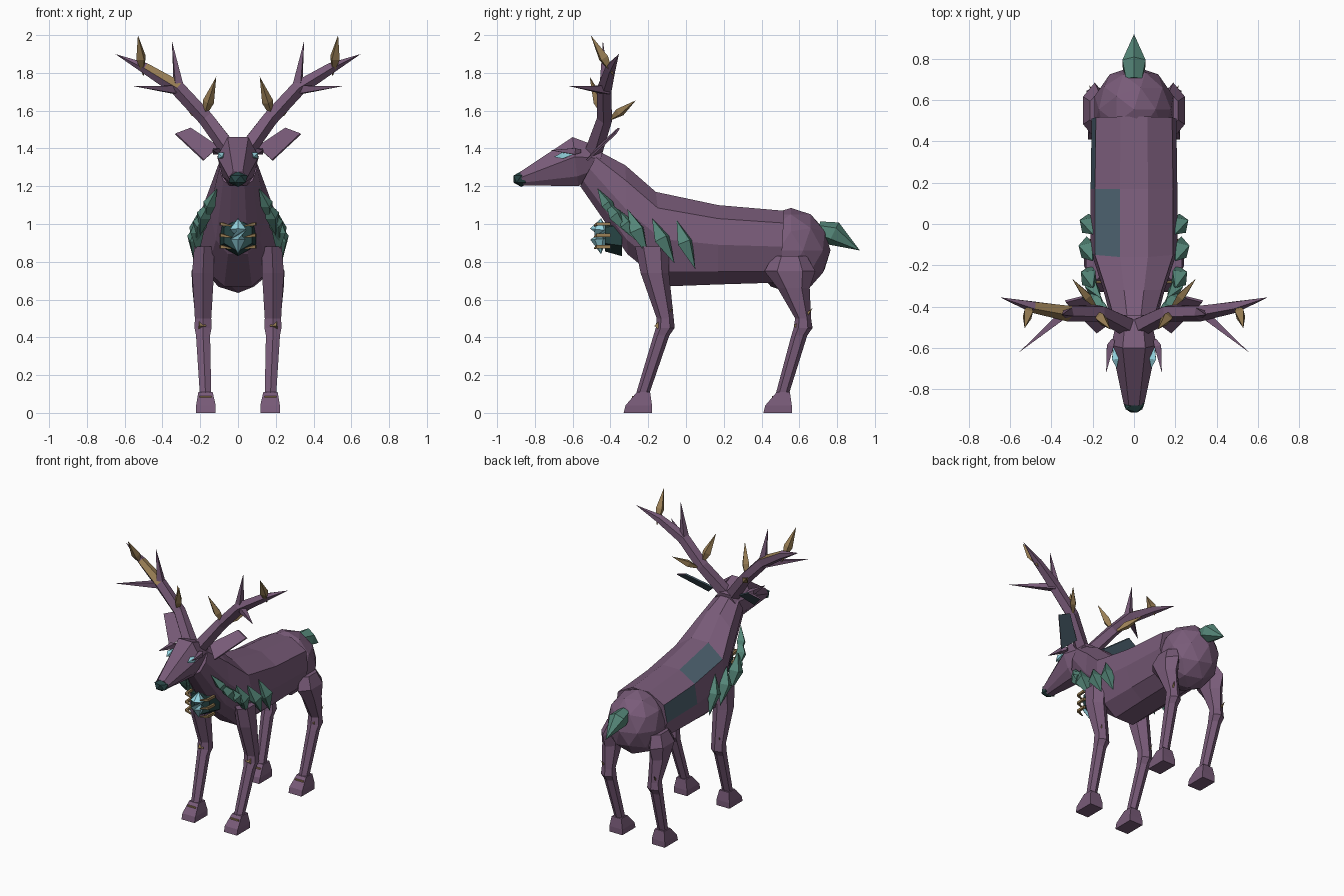
import bpy, bmesh, math
from mathutils import Vector

cube = bpy.data.objects.get("Cube")
if cube:
    bpy.data.objects.remove(cube, do_unlink=True)


def material(name, *rgb):
    mat = bpy.data.materials.new(name)
    mat.use_nodes = True
    mat.diffuse_color = (*rgb, 1)
    shader = next(n for n in mat.node_tree.nodes if n.type == "BSDF_PRINCIPLED")
    shader.inputs["Base Color"].default_value = (*rgb, 1)
    return mat


HIDE = material("purple hide", .19, .105, .19)
TEAL = material("teal crystal", .09, .24, .19)
GOLD = material("antique gold", .32, .21, .09)
GEM = material("pale blue gem", .3, .66, .75)
SLATE = material("slate patch", .07, .115, .15)
DARK = material("dark teal", .02, .058, .058)


def loft(name, rings, mat, side=1, accent=None, rule=None):
    """Skin a list of equal rings; side=-1 mirrors in x; rule picks accent faces."""
    bm = bmesh.new()
    rows = [[bm.verts.new((p[0] * side, p[1], p[2])) for p in ring] for ring in rings]
    n = len(rows[0])
    for a, b in zip(rows, rows[1:]):
        for j in range(n):
            k = (j + 1) % n
            bm.faces.new((a[j], a[k], b[k], b[j]))
    bm.faces.new(rows[0])
    bm.faces.new(rows[-1])
    bmesh.ops.remove_doubles(bm, verts=bm.verts[:], dist=.0005)
    bmesh.ops.recalc_face_normals(bm, faces=bm.faces[:])
    bm.normal_update()
    if rule:
        for f in bm.faces:
            f.material_index = int(bool(rule(f.calc_center_median(), f.normal)))
    mesh = bpy.data.meshes.new(name)
    bm.to_mesh(mesh)
    bm.free()
    mesh.materials.append(mat)
    if accent:
        mesh.materials.append(accent)
    obj = bpy.data.objects.new(name, mesh)
    bpy.context.collection.objects.link(obj)
    return obj


def tube(name, path, radii, mat, side=1, sides=5, **kw):
    """Faceted tube along a path, one radius per point (zero makes a tip)."""
    pts = [Vector(p) for p in path]
    rings = []
    for i, (p, r) in enumerate(zip(pts, radii)):
        way = pts[min(i + 1, len(pts) - 1)] - pts[max(i - 1, 0)]
        q = way.to_track_quat("Z", "Y")
        angles = [math.tau * (j + .5) / sides for j in range(sides)]
        rings.append([p + q @ Vector((r * math.cos(a), r * math.sin(a), 0)) for a in angles])
    return loft(name, rings, mat, side, **kw)


def spike(name, base, tip, radius, mat, side=1):
    tube(name, (base, tip), (radius, 0), mat, side, sides=4)


def shard(name, start, end, radius, mat, side=1, bulge=0, sides=4):
    middle = Vector(start).lerp(Vector(end), .45) + Vector((bulge, 0, 0))
    tube(name, (start, middle, end), (0, radius, 0), mat, side, sides=sides)


def section(half, top, bottom, width):
    """Symmetric ring from a half profile between a top and a bottom (y, z) point."""
    full = half + [(-x, t) for x, t in reversed(half)]
    return [(x * width, bottom[0] + (top[0] - bottom[0]) * t,
             bottom[1] + (top[1] - bottom[1]) * t) for x, t in full]


def oval(x, y, z, rx, ry, n=6):
    angles = [math.tau * (j + .5) / n for j in range(n)]
    return [(x + rx * math.cos(a), y + ry * math.sin(a), z) for a in angles]


def box_ring(x, rx, back, front, z):
    return [(x - rx, front, z), (x + rx, front, z), (x + rx, back, z), (x - rx, back, z)]


def ball(name, centre, size, detail, mat):
    bm = bmesh.new()
    bmesh.ops.create_icosphere(bm, subdivisions=detail, radius=1)
    for v in bm.verts:
        v.co = Vector([c + a * s for c, a, s in zip(centre, v.co, size)])
    mesh = bpy.data.meshes.new(name)
    bm.to_mesh(mesh)
    bm.free()
    mesh.materials.append(mat)
    bpy.context.collection.objects.link(bpy.data.objects.new(name, mesh))


# Torso and neck, with two slate facets on one flank
def flank_patch(c, n):
    upper = -.2 < c.y < .17 and c.z > 1.05
    lower = .17 < c.y < .5 and .9 < c.z < 1.02
    return c.x < -.1 and (upper or lower)


trunk = [(.32, 1), (.9, .83), (1, .5), (.78, .16), (.35, 0)]
loft("torso_and_neck", [
    section(trunk, (.52, 1.07), (.5, .69), .205),
    section(trunk, (.17, 1.1), (.17, .68), .21),
    section(trunk, (-.16, 1.17), (-.1, .67), .21),
    section(trunk, (-.32, 1.31), (-.31, .84), .15),
    section(trunk, (-.46, 1.385), (-.56, 1.2), .1),
], HIDE, accent=SLATE, rule=flank_patch)
ball("rump", (0, .555, .86), (.2, .21, .225), 2, HIDE)

# Head and nose
skull = [(.5, 1), (1, .6), (.75, .2), (.4, 0)]
loft("head", [
    section(skull, (-.44, 1.4), (-.46, 1.27), .08),
    section(skull, (-.6, 1.46), (-.57, 1.2), .11),
    section(skull, (-.88, 1.275), (-.86, 1.205), .05),
], HIDE)
ball("nose", (0, -.872, 1.238), (.056, .048, .042), 1, DARK)

# Tail
tube("tail", ((0, .7, .97), (0, .78, .95), (0, .92, .86)), (.045, .065, 0), TEAL, sides=6)

# Chest gem in its dark setting
tube("gem_setting", ((0, -.34, .94), (0, -.43, .94)), (.11, .085), DARK, sides=6)
tube("chest_gem", ((0, -.45, 1.03), (0, -.458, .97), (0, -.462, .92), (0, -.45, .84)),
     (0, .05, .045, 0), GEM, sides=6)

FRONT_LEG = [(.18, -.18, .88, .06, .09), (.185, -.165, .74, .067, .075),
             (.185, -.11, .5, .05, .045), (.185, -.11, .45, .052, .05),
             (.185, -.13, .41, .043, .042), (.172, -.23, .1, .035, .035)]
HIND_LEG = [(.17, .55, .83, .05, .09), (.19, .55, .75, .065, .135),
            (.19, .57, .66, .06, .085), (.185, .62, .5, .047, .042),
            (.185, .62, .45, .052, .05), (.185, .6, .41, .043, .042),
            (.172, .51, .1, .035, .035)]
SHARDS = [((.11, -.47, 1.19), (.17, -.35, 1), .035),
          ((.14, -.43, 1.13), (.2, -.3, .94), .04),
          ((.16, -.36, 1.08), (.22, -.25, .9), .04),
          ((.2, -.31, 1.08), (.21, -.2, .83), .05),
          ((.2, -.18, 1.03), (.23, -.06, .79), .048),
          ((.2, -.05, 1.02), (.22, .05, .76), .048)]
BEAM = [(.04, -.49, 1.39), (.17, -.43, 1.56), (.32, -.43, 1.72),
        (.49, -.4, 1.825), (.65, -.355, 1.9)]
EAR = [(.1, -.47, 1.41), (.18, -.53, 1.34), (.33, -.38, 1.48), (.25, -.36, 1.51)]

for side, word in ((1, "left"), (-1, "right")):
    # Legs, hooves and their gold spurs
    for label, rings, y in (("front", FRONT_LEG, 0), ("hind", HIND_LEG, .74)):
        part = f"{word}_{label}"
        loft(part + "_leg", [oval(*r) for r in rings], HIDE, side)
        loft(part + "_hoof", [box_ring(.17, .052, y - .18, y - .33, 0),
                              box_ring(.17, .052, y - .18, y - .32, .04),
                              box_ring(.172, .038, y - .19, y - .26, .11)], HIDE, side)
        spike(part + "_knee_spur", (.19, y - .15, .45), (.215, y - .068, .56), .025, GOLD, side)
        tube(part + "_fetlock_band", ((.14, y - .275, .08), (.205, y - .275, .08)),
             (.014, .014), GOLD, side, sides=4)

    # Crystals along the neck and shoulder
    for i, (start, end, radius) in enumerate(SHARDS):
        shard(f"{word}_crystal_{i + 1}", start, end, radius, TEAL, side, bulge=.015)

    # Gold claws holding the gem
    for z in (.88, .94, 1):
        tube(f"{word}_gem_claw", ((.09, -.4, z), (.085, -.47, z), (.035, -.485, z - .01)),
             (.012, .012, .004), GOLD, side, sides=4)

    # Ears with slate backs, eyes and brows
    back = [(x + .004, y + .01, z - .005) for x, y, z in EAR]
    loft(f"{word}_ear", [EAR, back], HIDE, side, accent=SLATE, rule=lambda c, n: n.y > .3)
    shard(f"{word}_eye", (.083, -.7, 1.355), (.1, -.595, 1.37), .023, GEM, side)
    tube(f"{word}_brow", ((.1, -.56, 1.385), (.115, -.59, 1.385), (.135, -.72, 1.39)),
         (.012, .024, 0), HIDE, side, sides=4)

    # Antler beam, with one gilded facet run, and its tines
    tube(f"{word}_antler_beam", BEAM, (.05, .043, .042, .03, 0), HIDE, side, accent=GOLD,
         rule=lambda c, n: -.5 < c.x < -.33 and n.z > .4 and n.y < .3)
    spike(f"{word}_upright_tine", (.31, -.43, 1.7), (.35, -.44, 1.97), .035, HIDE, side)
    spike(f"{word}_forward_tine", (.32, -.42, 1.71), (.555, -.62, 1.73), .032, HIDE, side)
    shard(f"{word}_inner_gold_tine", (.19, -.42, 1.54), (.115, -.51, 1.78), .03, GOLD, side)
    shard(f"{word}_rear_gold_tine", (.17, -.42, 1.54), (.3, -.265, 1.655), .026, GOLD, side)
    shard(f"{word}_outer_gold_tine", (.5, -.38, 1.78), (.53, -.505, 2), .03, GOLD, side)
